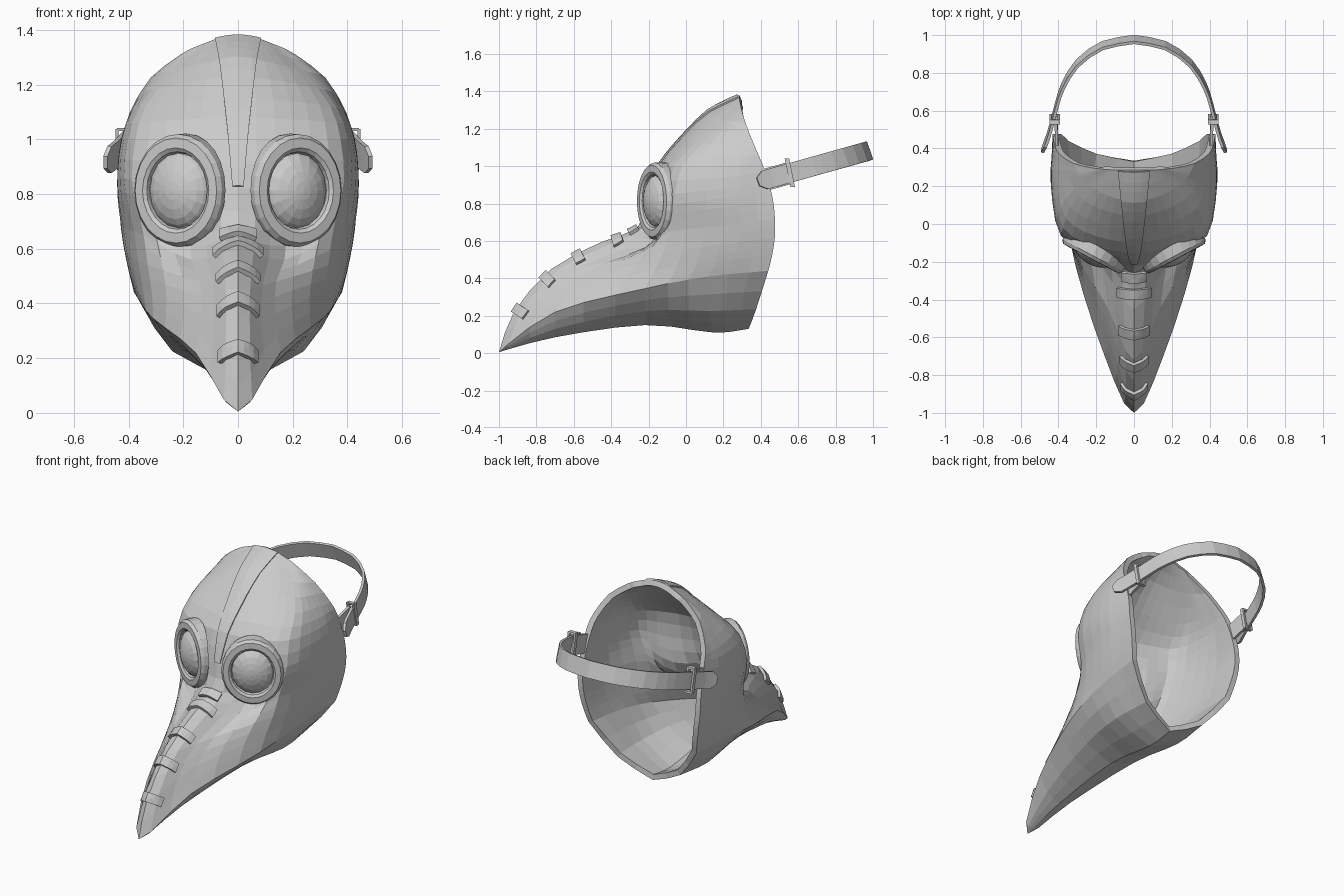
import bpy, bmesh
from math import sin, cos, pi, radians
from mathutils import Vector
from mathutils.bvhtree import BVHTree

cube = bpy.data.objects.get("Cube")
if cube:
    bpy.data.objects.remove(cube, do_unlink=True)

leather = bpy.data.materials.new("grey_leather")
leather.use_nodes = True
leather.diffuse_color = (0.6, 0.6, 0.6, 1)
for node in leather.node_tree.nodes:
    if node.type == "BSDF_PRINCIPLED":
        node.inputs["Base Color"].default_value = leather.diffuse_color


def spline(points, t, mirrored=False):
    """Point at parameter t on a smooth curve, optionally rounded over the centre line."""
    pts = [Vector(p) for p in points]
    i = min(int(t), len(pts) - 2)
    f = t - i
    b, c = pts[i], pts[i + 1]
    if i > 0:
        a = pts[i - 1]
    else:
        a = Vector((-c.x, c.y, c.z)) if mirrored else 2 * b - c
    d = pts[i + 2] if i + 2 < len(pts) else 2 * c - b
    return b + 0.5 * f * ((c - a) + f * ((2 * a - 5 * b + 4 * c - d) + f * (3 * (b - c) + d - a)))


def add_grid(bm, rows, close=False):
    """Skin a list of equally long point rows with quads."""
    verts = [[bm.verts.new(p) for p in row] for row in rows]
    for r0, r1 in zip(verts, verts[1:]):
        n = len(r0)
        for j in range(n if close else n - 1):
            k = (j + 1) % n
            bm.faces.new((r0[j], r0[k], r1[k], r1[j]))


def tidy(bm):
    bmesh.ops.remove_doubles(bm, verts=bm.verts, dist=0.0005)
    bmesh.ops.dissolve_degenerate(bm, edges=bm.edges, dist=0.0001)
    bmesh.ops.recalc_face_normals(bm, faces=bm.faces)


def finish(name, bm, thickness=0, offset=0):
    """Turn a half part into a mirrored object, thickened if asked."""
    mesh = bpy.data.meshes.new(name)
    bm.to_mesh(mesh)
    bm.free()
    mesh.materials.append(leather)
    obj = bpy.data.objects.new(name, mesh)
    bpy.context.collection.objects.link(obj)
    obj.modifiers.new("mirror", "MIRROR")
    if thickness:
        solid = obj.modifiers.new("thickness", "SOLIDIFY")
        solid.thickness = thickness
        solid.offset = offset


def sheet(name, rows, thickness):
    bm = bmesh.new()
    add_grid(bm, rows)
    tidy(bm)
    finish(name, bm, thickness)


# Guide curves of the mask, each running from the jaw crease up to the crown
ridge = [(0, y, z) for y, z in (
    (-1, 0.005), (-.92, .22), (-.72, .45), (-.45, .595), (-.26, .67),
    (-.21, .82), (-.15, 1), (-.03, 1.15), (.12, 1.3), (.285, 1.38))]
mid = [(.155, -.7, .22), (.135, -.6, .36), (.14, -.44, .48), (.17, -.225, .56), (.18, -.145, .67),
       (.21, -.14, .82), (.2, -.12, 1), (.19, .005, 1.14), (.14, .15, 1.275), (.07, .285, 1.37)]
cheek = [(.31, -.22, .345), (.315, -.17, .44), (.33, -.12, .54), (.345, -.085, .65), (.365, -.075, .74),
         (.388, -.06, .85), (.375, -.02, 1), (.338, .09, 1.12), (.24, .21, 1.25), (.125, .287, 1.35)]
temple = [(.36, .12, .41), (.385, .16, .49), (.405, .18, .58), (.42, .2, .68), (.437, .2, .78),
          (.44, .21, .88), (.425, .22, 1), (.38, .24, 1.11), (.29, .26, 1.24), (.17, .291, 1.332)]
rim = [(.38, .44, .44), (.4, .46, .52), (.42, .475, .62), (.432, .475, .72), (.43, .465, .82),
       (.425, .44, .92), (.415, .405, 1.02), (.395, .37, 1.1), (.32, .32, 1.225), (.21, .295, 1.31)]
guides = (ridge, mid, cheek, temple, rim)

# Underside guides, each running from the beak tip back to the chin
jaw = [ridge[0], (.095, -.7, .13), (.185, -.22, .225), (.24, .12, .225), (.22, .375, .235)]
keel = [ridge[0], (0, -.7, .085), (0, -.22, .15), (0, .15, .11), (0, .335, .13)]
crease = [g[0] for g in guides]

STEPS = 3
columns = [c / STEPS for c in range((len(guides) - 1) * STEPS + 1)]

# Mask shell: upper skin and underside, hollow and open at the back
bm = bmesh.new()
upper = []
for r in range(2 * len(ridge) - 1):
    section = [spline(g, r / 2) for g in guides]
    upper.append([spline(section, c, True) for c in columns])
add_grid(bm, upper)
lower = [[spline([spline(g, c, True) for g in (crease, jaw, keel)], s / 2) for c in columns]
         for s in range(5)]
add_grid(bm, lower)
tidy(bm)
centre = Vector((0, .2, .6))
if sum(f.normal.dot(f.calc_center_median() - centre) for f in bm.faces) < 0:
    bmesh.ops.reverse_faces(bm, faces=bm.faces)
skin = BVHTree.FromBMesh(bm)
finish("mask_shell", bm, 0.034, -1)


def ridge_frame(r):
    """Point, tangent and outward normal on the centre ridge."""
    p = spline(ridge, r)
    t = (spline(ridge, min(r + .05, 9)) - spline(ridge, r - .05)).normalized()
    return p, t, Vector((0, -t.z, t.y))


def drape(p, n, half_width, lift, count=5):
    """Row of points laid on the skin across the ridge."""
    row = []
    for k in range(count):
        x = half_width * k / (count - 1)
        start = Vector((max(x, .002), p.y, p.z)) + n * .2
        hit = skin.ray_cast(start, -n, .6)[0]
        point = (hit if hit is not None else start - n * .2) + n * lift
        row.append(Vector((x, point.y, point.z)))
    return row


# Tapered forehead band
band = []
for k in range(13):
    f = k / 12
    p, t, n = ridge_frame(5.05 + 3.9 * f)
    band.append(drape(p, n, .02 + .063 * f, .001))
sheet("forehead_band", band, .014)

# Small straps across the beak
for number, (r, width) in enumerate(((1.08, .065), (1.83, .07), (2.5, .075),
                                     (3.35, .085), (3.85, .065)), 1):
    p, t, n = ridge_frame(r)
    rows = [drape(p + t * d, n, width, .008) for d in (-.028, 0, .028)]
    sheet(f"beak_strap_{number}", rows, .022)

# Goggles: lathed oval ring and domed lens, turned outward
yaw = radians(28)
facing = Vector((sin(yaw), -cos(yaw), 0))
across = Vector((cos(yaw), sin(yaw), 0)) * .88
up = Vector((0, 0, 1))
eye = Vector((.227, -.183, .813))


def lathe(name, profile, sides, skirt=0):
    bm = bmesh.new()
    rows = []
    for i, (radius, height) in enumerate(profile):
        row = []
        for k in range(sides):
            a = 2 * pi * k / sides
            # the hidden skirt reaches further back under the brow
            h = height - (skirt * max(0, sin(a)) ** 2 if i == 0 else 0)
            row.append(eye + radius * (cos(a) * across + sin(a) * up) + h * facing)
        rows.append(row)
    add_grid(bm, rows, close=True)
    tidy(bm)
    if sum(f.normal.dot(facing) for f in bm.faces) < 0:
        bmesh.ops.reverse_faces(bm, faces=bm.faces)
    finish(name, bm)


lathe("goggle_rings", [(.208, -.042), (.206, -.018), (.192, 0), (.156, .002), (.142, -.008), (.136, -.03)],
      24, .035)
lathe("goggle_lenses", [(.137, -.022), (.127, -.01), (.105, .006), (.07, .02), (.035, .028), (0, .031)], 16)


def strap_rows(path, half, pointed=False):
    rows = []
    for k in range(2 * len(path) - 1):
        p = spline([(x, y, .92 + .28 * (y - .4)) for x, y in path], k / 2)
        h = half * (.45 if pointed and k == 0 else 1)
        side = Vector((0, -.33, .96)) * h
        rows.append([p - side, p + side])
    return rows


# Head strap with pointed loose ends, and the short tabs joining it to the rim
loop = [(.485, .385), (.455, .46), (.427, .56), (.406, .64), (.375, .73), (.3, .85), (.165, .945), (0, .977)]
sheet("head_strap", strap_rows(loop, .051, pointed=True), .016)
sheet("rim_tabs", strap_rows([(.408, .4), (.41, .47), (.413, .55)], .058), .016)

# Buckles: a bar frame around the strap on each side
bm = bmesh.new()
hub = Vector((.42, .555, .965))
lean = Vector((0, -.2, .98))
for dx, dh, sx, sz in ((-.022, 0, .012, .15), (.022, 0, .012, .15),
                       (0, .072, .045, .012), (0, -.072, .045, .012)):
    made = bmesh.ops.create_cube(bm, size=1)["verts"]
    for v in made:
        v.co = hub + Vector((dx + v.co.x * sx, v.co.y * .024, 0)) + lean * (dh + v.co.z * sz)
finish("strap_buckles", bm)
